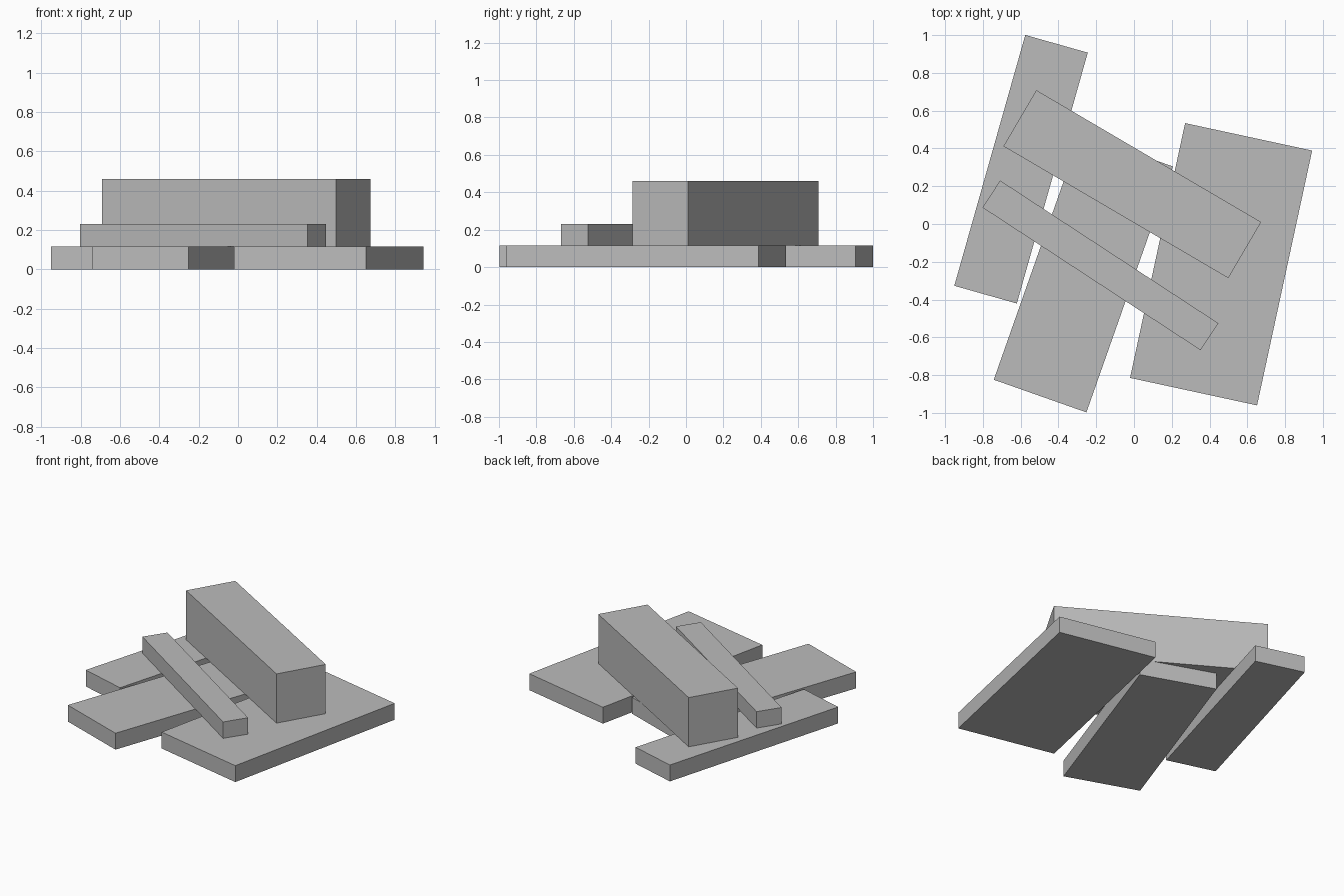
import bpy
from math import radians

cube = bpy.data.objects.get("Cube")
if cube:
    bpy.data.objects.remove(cube, do_unlink=True)

# One plain grey for every block
GREY = (0.5, 0.5, 0.5, 1.0)
grey = bpy.data.materials.new("plain_grey")
grey.use_nodes = True
grey.diffuse_color = GREY
bsdf = next(n for n in grey.node_tree.nodes if n.type == "BSDF_PRINCIPLED")
bsdf.inputs["Base Color"].default_value = GREY

LENGTH = 1.38   # shared by all planks and beams
THICK = 0.115   # one plank thickness


def block(name, centre, size, bottom, angle):
    """Box turned about z, resting at the given height."""
    x, y = centre
    bpy.ops.mesh.primitive_cube_add(
        size=1, location=(x, y, bottom + size[2] / 2),
        rotation=(0, 0, radians(angle)))
    obj = bpy.context.object
    obj.name = name
    obj.scale = size
    bpy.ops.object.transform_apply(location=False, rotation=False, scale=True)
    obj.data.materials.append(grey)


# Three flat planks on the ground
block("left_plank", (0.461, -0.213), (0.688, LENGTH, THICK), 0, -12.2)
block("middle_plank", (-0.268, -0.26), (0.52, LENGTH, THICK), 0, -19.4)
block("right_plank", (-0.598, 0.29), (0.344, LENGTH, THICK), 0, -15.8)

# Two beams lying across the planks
block("thick_beam", (-0.009, 0.211), (LENGTH, 0.344, 3 * THICK), THICK, -30.4)
block("thin_beam", (-0.178, -0.219), (LENGTH, 0.171, THICK), THICK, -33.2)
